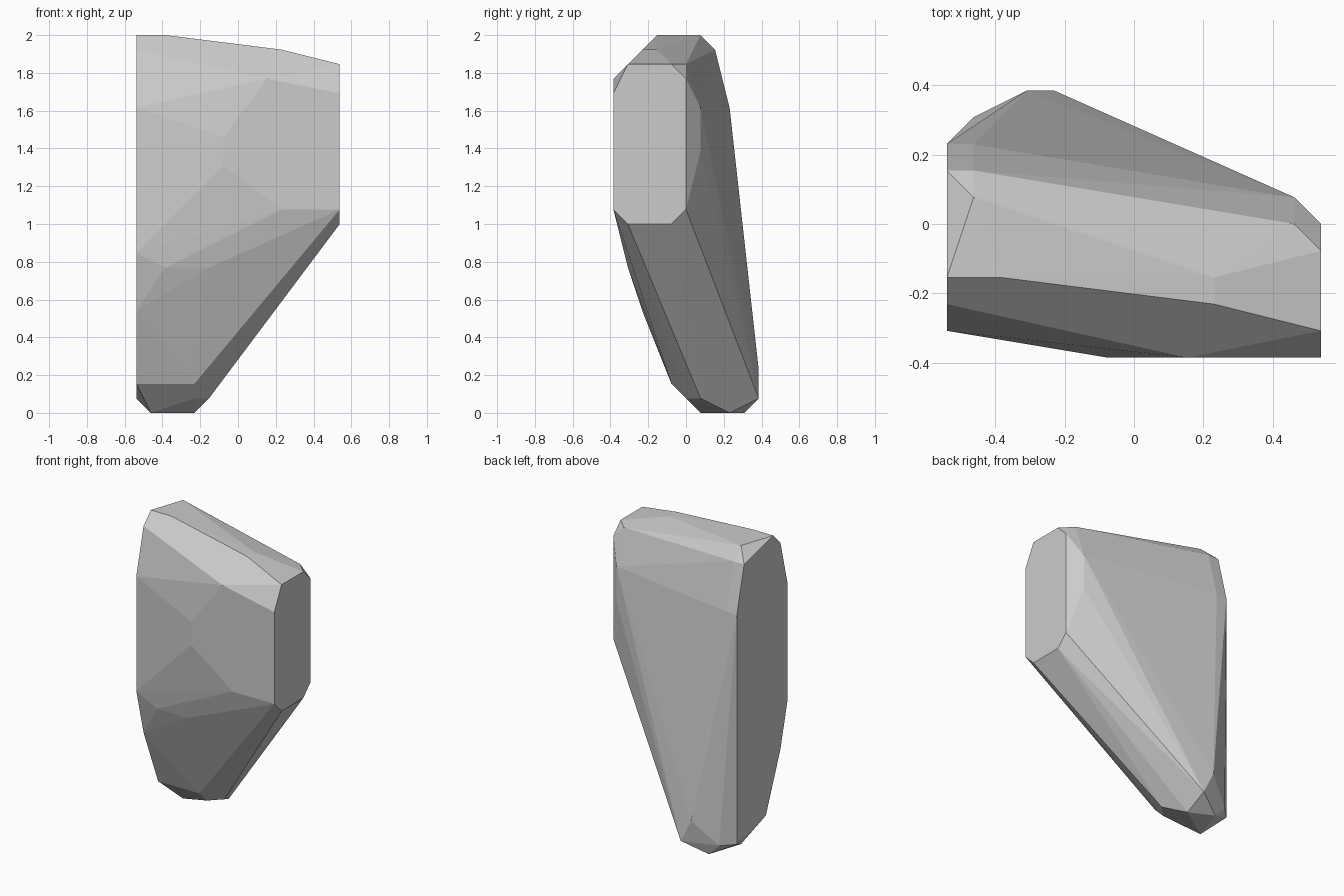
import bpy, bmesh, math

if "Cube" in bpy.data.objects:
    bpy.data.objects.remove(bpy.data.objects["Cube"])

U = 1 / 13  # grid step of the faceted stone

# Corner points of each zone, in grid steps
crown = [(-7, -2, 26), (-5, -2, 26), (-6, 1, 26), (3, -3, 25), (3, -2, 25),
         (-7, 2, 25), (-6, 2, 25), (6, 0, 24)]
right_end = [(7, -4, 24), (7, -1, 24), (7, 0, 23), (7, -5, 22), (7, -5, 14),
             (7, -4, 13), (7, -1, 13), (7, 0, 14)]
left_end = [(-7, -3, 25), (-7, -4, 21), (-7, -4, 11), (-7, -3, 7),
            (-7, -1, 2), (-7, 3, 1), (-7, 3, 21)]
front = [(2, -5, 23), (-1, -5, 19), (-1, -5, 17), (3, -5, 14),
         (-5, -4, 10), (-2, -4, 10), (-3, -1, 2)]
back = [(-6, 3, 21), (6, 1, 21), (6, 1, 18), (-4, 5, 3)]
base = [(-3, 5, 1), (-6, 4, 1), (-3, 0, 1), (-2, 1, 1),
        (-6, 1, 0), (-3, 3, 0), (-5, 4, 0)]

# Faceted stone: convex skin around all corners
bm = bmesh.new()
for x, y, z in crown + right_end + left_end + front + back + base:
    bm.verts.new((x * U, y * U, z * U))
hull = bmesh.ops.convex_hull(bm, input=bm.verts[:])
loose = [v for v in bm.verts if not v.link_faces]
bmesh.ops.delete(bm, geom=loose, context='VERTS')

# Merge coplanar triangles into clean facets
bmesh.ops.dissolve_limit(bm, angle_limit=math.radians(0.5),
                         verts=bm.verts[:], edges=bm.edges[:])
bmesh.ops.recalc_face_normals(bm, faces=bm.faces[:])

mesh = bpy.data.meshes.new("faceted_stone")
bm.to_mesh(mesh)
bm.free()
stone = bpy.data.objects.new("faceted_stone", mesh)
bpy.context.collection.objects.link(stone)
